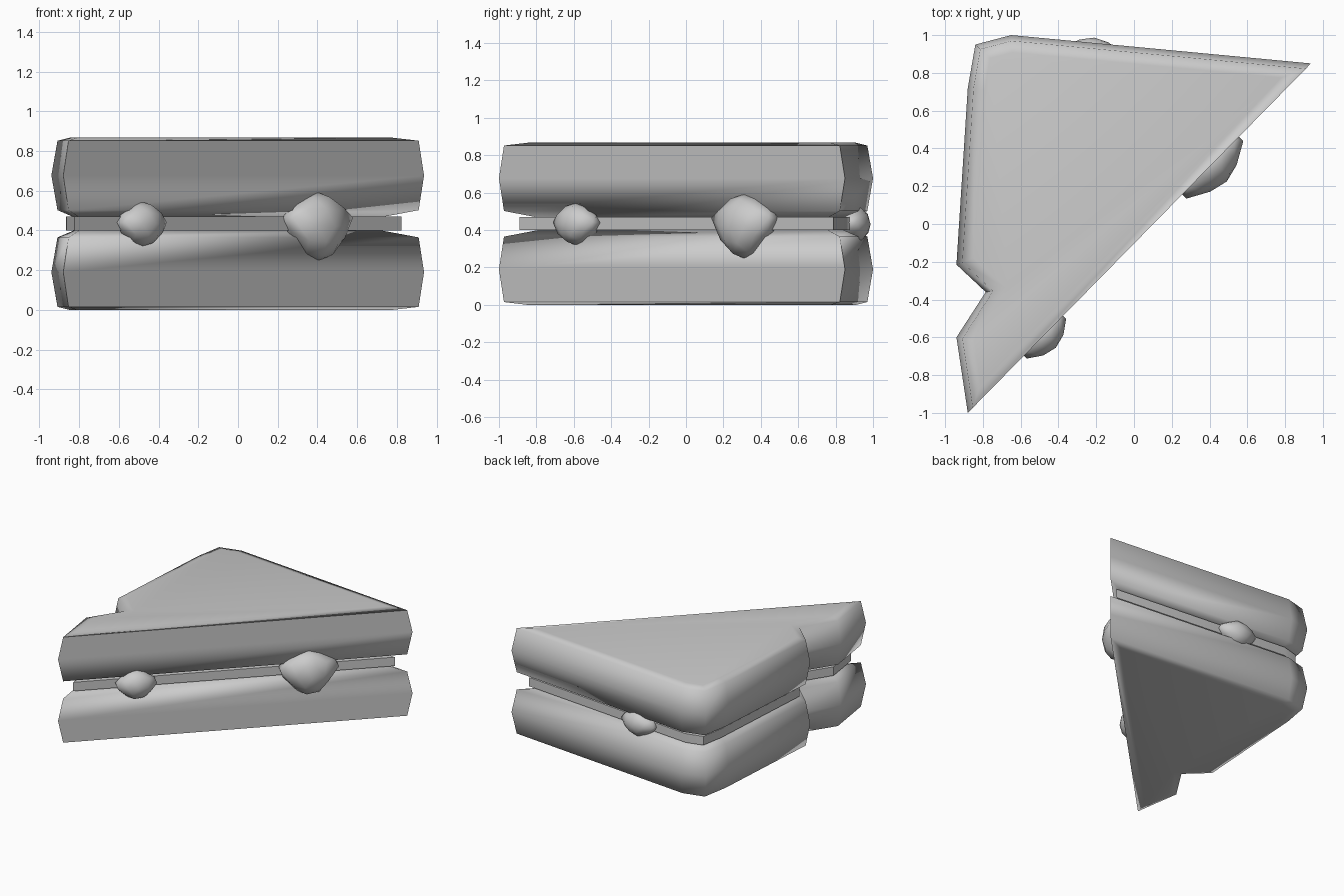
import bpy, bmesh, math
from mathutils import Vector, Matrix

if "Cube" in bpy.data.objects:
    bpy.data.objects.remove(bpy.data.objects["Cube"])

# Bread outline, counter-clockwise; first edge is the straight diagonal cut
OUTLINE = [Vector(p) for p in [(-0.88, -1.0), (0.937, 0.85), (-0.65, 1.0), (-0.84, 0.95),
                               (-0.88, 0.72), (-0.94, -0.215), (-0.785, -0.36), (-0.94, -0.6)]]


def inset(cut, crust):
    """Offset the outline inwards: one distance for the cut, one for the crust."""
    n = len(OUTLINE)
    lines = []
    for i in range(n):
        d = (OUTLINE[(i + 1) % n] - OUTLINE[i]).normalized()
        nrm = Vector((-d.y, d.x))
        lines.append((nrm, nrm.dot(OUTLINE[i]) + (cut if i == 0 else crust)))
    pts = []
    for i in range(n):
        (a, c), (b, e) = lines[i - 1], lines[i]
        det = a.x * b.y - a.y * b.x
        pts.append(((c * b.y - a.y * e) / det, (a.x * e - c * b.x) / det))
    return pts


def finish(name, bm, angle):
    bmesh.ops.recalc_face_normals(bm, faces=bm.faces)
    me = bpy.data.meshes.new(name)
    bm.to_mesh(me)
    bm.free()
    ob = bpy.data.objects.new(name, me)
    bpy.context.collection.objects.link(ob)
    bpy.ops.object.select_all(action='DESELECT')
    ob.select_set(True)
    bpy.context.view_layer.objects.active = ob
    bpy.ops.object.shade_smooth_by_angle(angle=math.radians(angle))
    return ob


def loft(name, levels, angle):
    """Stack inset outlines (z, cut inset, crust inset) and cap both ends."""
    bm = bmesh.new()
    rings = [[bm.verts.new((x, y, z)) for x, y in inset(c, k)] for z, c, k in levels]
    n = len(OUTLINE)
    for lo, hi in zip(rings, rings[1:]):
        for i in range(n):
            j = (i + 1) % n
            bm.faces.new((lo[i], lo[j], hi[j], hi[i]))
    bm.faces.new(rings[0][::-1])
    bm.faces.new(rings[-1])
    return finish(name, bm, angle)


def filling_blob(name, centre, heading, size, tail, lift):
    """Rounded lump bulging from the gap, with flat tails along the edge."""
    bm = bmesh.new()
    bmesh.ops.create_icosphere(bm, subdivisions=2, radius=1)
    for v in bm.verts:
        t = abs(v.co.x) ** 4
        v.co.x *= 1 + (tail - 1) * t
        v.co.z *= 1 - 0.35 * t
        v.co = Vector((v.co.x * size[0], v.co.y * size[1], v.co.z * size[2] + lift * t))
    bm.transform(Matrix.Translation(centre) @ Matrix.Rotation(math.radians(heading), 4, 'Z'))
    return finish(name, bm, 60)


# Two bread slices, mirrored about the filling
slice_levels = [(0, 0.06, 0.09), (0.015, 0, 0.03), (0.19, 0, 0), (0.365, 0, 0.03), (0.4, 0.09, 0.11)]
loft("bottom_bread", slice_levels, 70)
loft("top_bread", [(0.867 - z, c, k) for z, c, k in reversed(slice_levels)], 70)

# Thin filling sheet
loft("filling_sheet", [(0.4, 0.037, 0.072), (0.47, 0.037, 0.072)], 30)

# Lumps squeezed out at the cut and at the back crust
filling_blob("large_lump", (0.40, 0.315, 0.42), 45.4, (0.16, 0.128, 0.173), 1.5, 0.055)
filling_blob("small_lump", (-0.485, -0.585, 0.432), 45.4, (0.125, 0.1, 0.113), 1.3, 0.01)
filling_blob("back_lump", (-0.22, 0.895, 0.432), -5.4, (0.125, 0.092, 0.1), 1.35, 0.01)
